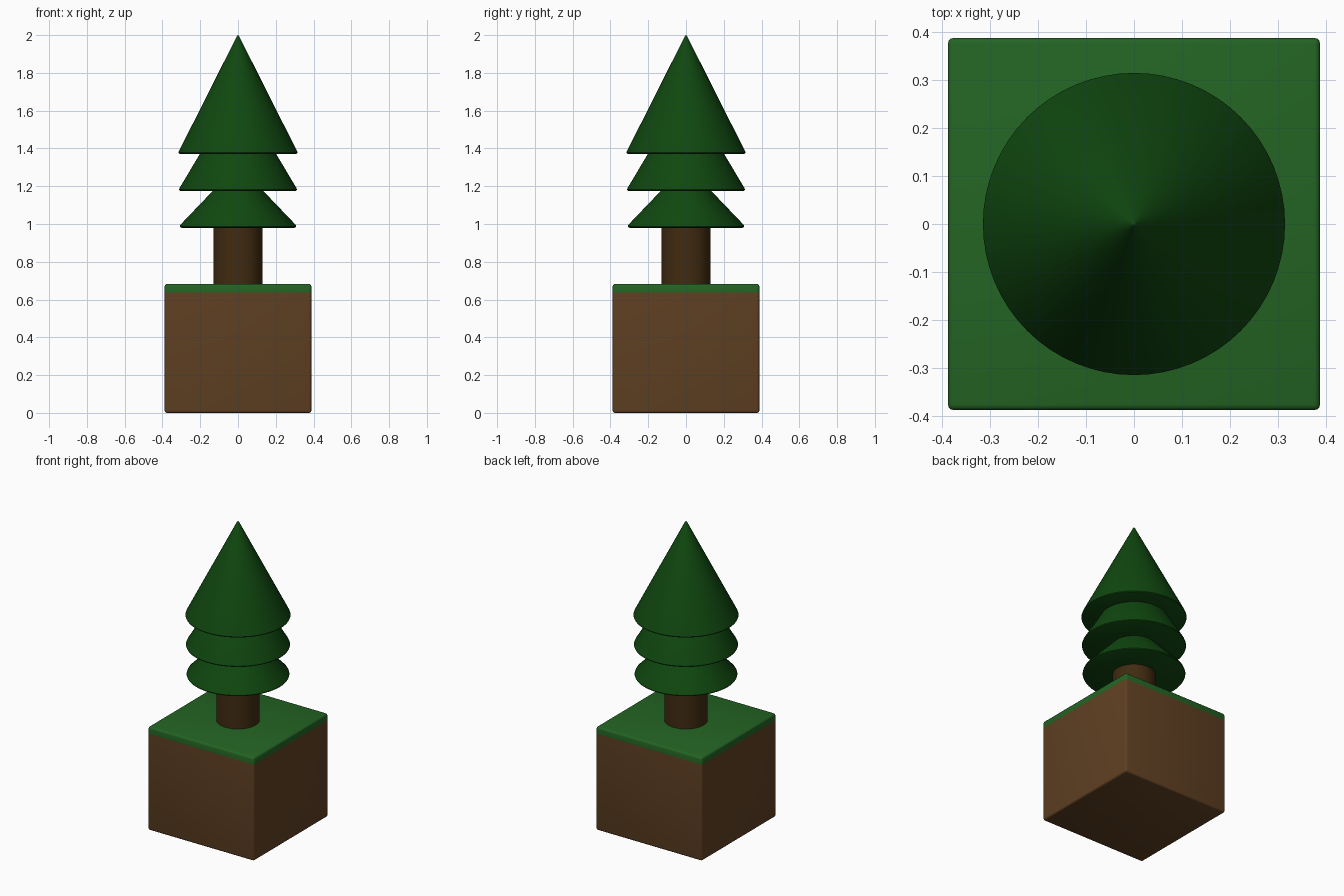
import bpy, bmesh, math

if "Cube" in bpy.data.objects:
    bpy.data.objects.remove(bpy.data.objects["Cube"], do_unlink=True)


def material(name, rgb):
    m = bpy.data.materials.new(name)
    m.use_nodes = True
    m.diffuse_color = (*rgb, 1)
    m.node_tree.nodes["Principled BSDF"].inputs["Base Color"].default_value = (*rgb, 1)
    return m


SOIL = material("soil brown", (0.118, 0.052, 0.0165))
GRASS = material("grass green", (0.0172, 0.128, 0.0172))
BARK = material("bark brown", (0.053, 0.024, 0.0055))
LEAF = material("leaf green", (0.005, 0.064, 0.005))


def finish(bm, name, mats, angle=40):
    """Turn a bmesh into a smooth-shaded object with sharp edges kept."""
    bmesh.ops.recalc_face_normals(bm, faces=bm.faces)
    mesh = bpy.data.meshes.new(name)
    bm.to_mesh(mesh)
    bm.free()
    for m in mats:
        mesh.materials.append(m)
    ob = bpy.data.objects.new(name, mesh)
    bpy.context.collection.objects.link(ob)
    bpy.ops.object.select_all(action='DESELECT')
    ob.select_set(True)
    bpy.context.view_layer.objects.active = ob
    bpy.ops.object.shade_smooth_by_angle(angle=math.radians(angle))
    return ob


def lathe(name, profile, mat, steps=64):
    """Spin a closed (radius, z) profile around the z axis."""
    bm = bmesh.new()
    verts = [bm.verts.new((r, 0, z)) for r, z in profile]
    edges = [bm.edges.new(pair) for pair in zip(verts, verts[1:])]
    bmesh.ops.spin(bm, geom=verts + edges, cent=(0, 0, 0), axis=(0, 0, 1),
                   angle=math.tau, steps=steps)
    bmesh.ops.remove_doubles(bm, verts=bm.verts, dist=1e-5)
    return finish(bm, name, [mat])


# Ground block: rounded box, grass layer above the cut height
HALF, TOP, CUT = 0.388, 0.683, 0.638
bm = bmesh.new()
bmesh.ops.create_cube(bm, size=1)
for v in bm.verts:
    v.co = (v.co.x * 2 * HALF, v.co.y * 2 * HALF, (v.co.z + 0.5) * TOP)
bmesh.ops.bevel(bm, geom=list(bm.edges), offset=0.012, segments=3,
                profile=0.5, affect='EDGES')
bmesh.ops.bisect_plane(bm, geom=bm.verts[:] + bm.edges[:] + bm.faces[:],
                       plane_co=(0, 0, CUT), plane_no=(0, 0, 1))
for f in bm.faces:
    f.material_index = int(f.calc_center_median().z > CUT)
finish(bm, "ground_block", [SOIL, GRASS])

# Trunk
lathe("trunk", [(0, 0.67), (0.129, 0.67), (0.129, 1.02), (0, 1.02)], BARK)

# Foliage tiers: flat underside, thin rounded rim, cone up to the tip
for name, radius, base, tip in (("foliage_lower", 0.308, 0.98, 1.315),
                                ("foliage_middle", 0.312, 1.175, 1.71),
                                ("foliage_upper", 0.315, 1.371, 2.006)):
    slope = radius / (tip - base - 0.012)
    lathe(name, [(0, base), (radius - 0.008, base), (radius - 0.002, base + 0.003),
                 (radius, base + 0.008), (radius - 0.003, base + 0.016),
                 (0.006, tip - 0.006 / slope), (0.003, tip - 0.008), (0, tip - 0.006)],
          LEAF)
